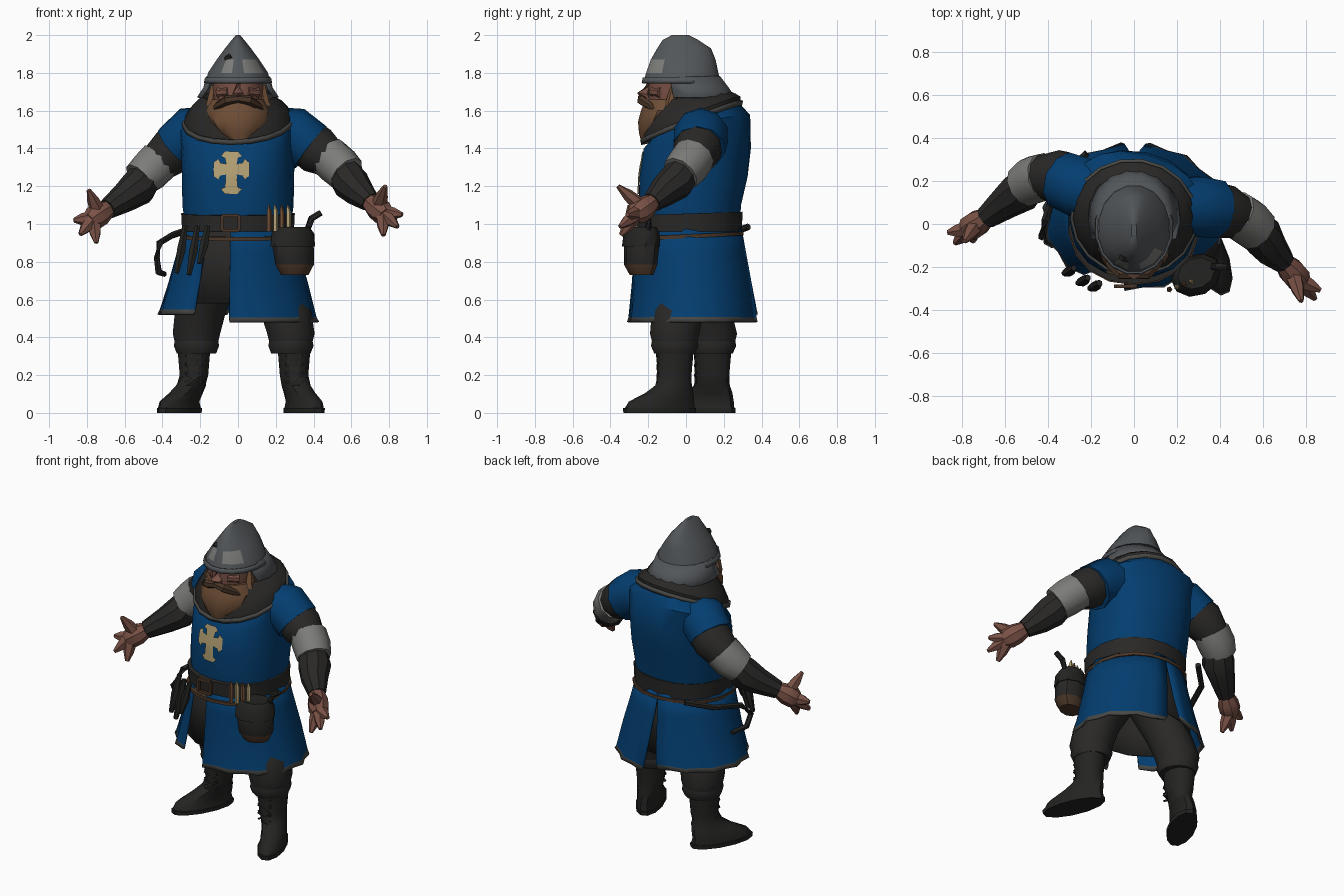
import bpy, bmesh, math
from mathutils import Vector
from mathutils.bvhtree import BVHTree

if "Cube" in bpy.data.objects:
    bpy.data.objects.remove(bpy.data.objects["Cube"])

def mat(name, *c):
    m = bpy.data.materials.new(name)
    m.diffuse_color = (*c, 1)
    m.use_nodes = True
    m.node_tree.nodes["Principled BSDF"].inputs["Base Color"].default_value = m.diffuse_color
    return m

BLUE = mat("blue_cloth", 0.001, 0.047, 0.16)
DARK = mat("dark_cloth", 0.022, 0.021, 0.020)
BOOT = mat("black_leather", 0.017, 0.017, 0.016)
STEEL = mat("steel", 0.085, 0.093, 0.10)
LIGHT = mat("light_metal", 0.20, 0.20, 0.19)
SKIN = mat("skin", 0.19, 0.082, 0.06)
BEARD = mat("beard_brown", 0.155, 0.075, 0.036)
BROWN = mat("dark_brown", 0.068, 0.037, 0.021)
GOLD = mat("pale_gold", 0.45, 0.35, 0.17)
TRIM = mat("grey_trim", 0.065, 0.065, 0.062)

def make(name, verts, faces, mats, rule=None, thick=0):
    me = bpy.data.meshes.new(name)
    me.from_pydata(verts, [], faces)
    mats = mats if isinstance(mats, list) else [mats]
    for m in mats:
        me.materials.append(m)
    if rule:
        for p in me.polygons:
            p.material_index = rule(p.center)
    bm = bmesh.new()
    bm.from_mesh(me)
    bmesh.ops.recalc_face_normals(bm, faces=bm.faces)
    bm.to_mesh(me)
    bm.free()
    ob = bpy.data.objects.new(name, me)
    bpy.context.collection.objects.link(ob)
    if thick:
        s = ob.modifiers.new("thickness", "SOLIDIFY")
        s.thickness = thick
        s.offset = 0
    return ob

def skin_rings(rows, closed, caps):
    """Quads between equal rows of points, with optional end caps."""
    n, k = len(rows[0]), len(rows)
    faces = [(r*n+i, r*n+(i+1) % n, (r+1)*n+(i+1) % n, (r+1)*n+i)
             for r in range(k-1) for i in range(n if closed else n-1)]
    if caps:
        faces += [tuple(range(n)), tuple(range((k-1)*n, k*n))]
    return [p for r in rows for p in r], faces

def loft(name, rings, mats, n=14, p=1, arc=None, caps=True, rule=None, ripple=0, thick=0):
    """Stacked ellipses (cx, cy, z, rx, ry, turn, tilt); arc = start/end angle, first and last ring."""
    rows = []
    for j, ring in enumerate(rings):
        cx, cy, z, rx, ry, turn, tilt = (tuple(ring) + (0, 0))[:7]
        t, row = j / (len(rings)-1), []
        turn = math.radians(turn)
        for i in range(n):
            if arc:
                a = arc[0]*(1-t)+arc[2]*t
                b = arc[1]*(1-t)+arc[3]*t
                a = math.radians(a + (b-a)*i/(n-1))
            else:
                a = 2*math.pi*(i+0.5)/n
            c, s = math.cos(a), math.sin(a)
            k = 1 + ripple*t*(-1)**i
            x = rx*k*math.copysign(abs(c)**p, c)
            y = ry*k*math.copysign(abs(s)**p, s)
            row.append((cx + x*math.cos(turn) - y*math.sin(turn),
                        cy + x*math.sin(turn) + y*math.cos(turn), z + tilt*s))
        rows.append(row)
    return make(name, *skin_rings(rows, not arc, caps and not arc), mats, rule, thick)

def tube(name, pts, mats, n=8, rule=None):
    """Round tube through points (x, y, z, radius)."""
    P, rows = [Vector(q[:3]) for q in pts], []
    for i, q in enumerate(pts):
        d = (P[min(i+1, len(P)-1)] - P[max(i-1, 0)]).normalized()
        u = d.cross(Vector((0, 0, 1) if abs(d.z) < 0.9 else (0, 1, 0))).normalized()
        v = d.cross(u)
        rows.append([P[i] + q[3]*(u*math.cos(2*math.pi*(k+.5)/n) + v*math.sin(2*math.pi*(k+.5)/n))
                     for k in range(n)])
    return make(name, *skin_rings(rows, True, True), mats, rule)

# tunic body, turned slightly at the shoulders
torso = loft("tunic_body", [(0, .02, 1.0, .285, .265), (0, .02, 1.1, .295, .272, -4), (0, .04, 1.25, .295, .288, -8),
             (0, .06, 1.4, .30, .28, -12), (0, .085, 1.52, .315, .245, -14, .06), (0, .09, 1.61, .21, .19, -14, .03)],
             BLUE, n=18, p=.88)

# chest cross laid on the tunic
bm = bmesh.new()
bm.from_mesh(torso.data)
tree = BVHTree.FromBMesh(bm)
bm.free()
cv, cf, w = [], [], .028
for a in range(4):
    c, s = [(1, 0), (0, 1), (-1, 0), (0, -1)][a]
    L = .13 if a == 3 else .095
    for u, v in ((w, -w), (L-.035, -.034), (L-.025, -.056), (L, -.035), (L, .035), (L-.025, .056), (L-.035, .034), (w, w)):
        cv.append((-.035 + u*c - v*s, -1, 1.29 + u*s + v*c))
    b = a*8
    cf += [(b, b+1, b+6, b+7), (b+1, b+3, b+4, b+6), (b+1, b+2, b+3), (b+4, b+5, b+6)]
cf.append((0, 7, 15, 23))
cross = make("chest_cross", cv, cf, GOLD)
bm = bmesh.new()
bm.from_mesh(cross.data)
bmesh.ops.remove_doubles(bm, verts=bm.verts, dist=.001)
bmesh.ops.subdivide_edges(bm, edges=bm.edges, cuts=2, use_grid_fill=True)
for v in bm.verts:
    hit = tree.ray_cast(v.co, Vector((0, 1, 0)))[0]
    v.co.y = hit.y - .008
bmesh.ops.recalc_face_normals(bm, faces=bm.faces)
bm.to_mesh(cross.data)
bm.free()

# hood mantle with grey edge
loft("mantle", [(0, .03, 1.535, .285, .26, -8, .105), (0, .03, 1.57, .285, .26, -8, .105), (0, .03, 1.62, .25, .235, -8, .07),
     (0, .03, 1.675, .19, .20, 0, .03), (0, .02, 1.63, .15, .16, 0, .03)], DARK, n=18)
loft("mantle_trim", [(0, .03, 1.525, .285, .262, -8, .105), (0, .03, 1.55, .291, .268, -8, .105)], TRIM,
     n=18, caps=False, thick=.015)

# skirt in two panels with a front gap and a back slit, dark lining inside
for name, arc, hem, n in (("skirt_left", (-98, 91, -96, 80), .48, 15), ("skirt_right", (90, 236, 98, 235), .52, 12)):
    loft(name, [(0, .01, 1.0, .285, .275), (0, .02, .85, .32, .29), (0, .03, .68, .365, .31),
         (0, .035, hem+.025, .405, .33), (0, .035, hem, .415, .335)], [BLUE, TRIM], n=n, arc=arc,
         rule=lambda c, h=hem: int(c.z < h+.025), ripple=.025, thick=.012)
loft("skirt_lining", [(0, .01, 1.0, .27, .26), (0, .02, .8, .30, .265), (0, .03, .58, .335, .28)], DARK, caps=False, thick=.01)

# belts and buckle
loft("belt", [(0, .01, .96, .30, .285), (0, .01, 1.055, .305, .29, 0, .01)], DARK, n=18, p=.92)
loft("thin_belt", [(0, .01, .925, .31, .295, 0, .015), (0, .01, .945, .31, .295, 0, .015)], BROWN, n=18, p=.92)
B = [(-.085, .965), (.005, .965), (.005, 1.045), (-.085, 1.045)]
for (x0, z0), (x1, z1) in zip(B, B[1:] + B[:1]):
    tube("buckle_bar", [(x0, -.29, z0, .012), (x1, -.29, z1, .012)], BROWN, 4)

# helmet with ridge, rim and neck guard
loft("helmet", [(0, -.02, 1.75, .175, .21), (0, -.02, 1.80, .162, .195), (0, -.015, 1.87, .115, .175),
     (0, -.01, 1.93, .07, .145), (0, -.03, 1.975, .033, .095), (0, -.03, 2.0, .012, .045)],
     [STEEL, LIGHT], n=16, rule=lambda c: int(c.y < -.12 and .03 < abs(c.x) < .12 - .04*(c.x < 0) and 1.82 < c.z < 1.85))
loft("helmet_rim", [(0, -.022, 1.745, .181, .213), (0, -.022, 1.775, .174, .207)], STEEL, n=16, caps=False, thick=.008)
loft("neck_guard", [(0, 0, 1.78, .165, .18), (0, .02, 1.72, .18, .205), (0, .03, 1.67, .212, .23)],
     STEEL, n=12, arc=(-30, 210, -25, 205), thick=.01)
tube("helmet_dent", [(-.05, -.165, 1.87, .024), (-.045, -.145, 1.88, .024)], DARK, 6)

# head, nose, beard and moustache
loft("head", [(0, -.05, 1.5, .09, .1), (0, -.05, 1.6, .13, .15), (0, -.05, 1.7, .135, .155), (0, -.04, 1.77, .14, .16)], SKIN, n=12)
tube("nose", [(0, -.195, 1.745, .018), (0, -.225, 1.69, .034), (0, -.205, 1.66, .025)], SKIN, 6)
for s in (-1, 1):
    tube("cheek", [(s*.045, -.175, 1.70, .028), (s*.1, -.13, 1.695, .03)], SKIN, 8)
    tube("moustache", [(0, -.235, 1.665, .022), (s*.06, -.235, 1.655, .026), (s*.11, -.19, 1.625, .02),
                       (s*.135, -.165, 1.60, .006)], BROWN, 6)
    tube("sideburn", [(s*.125, -.06, 1.73, .022), (s*.14, -.08, 1.62, .035)], BEARD, 6)
loft("beard", [(.005, -.215, 1.445, .045, .025), (0, -.185, 1.485, .10, .065), (0, -.145, 1.54, .15, .11),
     (0, -.115, 1.60, .168, .125), (0, -.09, 1.66, .14, .125)], BEARD, n=11)

# arms: shoulder cap, sleeve, metal band, forearm wrap, hand
ARMS = {
    "left": dict(cap=[(.18, .08, 1.48, .14), (.30, .08, 1.47, .148), (.385, .07, 1.405, .14)],
                 sleeve=[(.30, .08, 1.48, .12), (.42, .06, 1.39, .13), (.50, .03, 1.34, .10)],
                 band=[(.475, .045, 1.36, .114), (.53, .01, 1.31, .114), (.575, -.03, 1.265, .105)],
                 fore=[(.54, 0, 1.30, .085), (.595, -.055, 1.22, .10), (.64, -.12, 1.17, .082), (.70, -.18, 1.115, .055)],
                 palm=(.765, -.255, 1.06),
                 tips=[(.87, -.31, 1.05), (.845, -.35, .985), (.77, -.345, .94)], thumb=(.78, -.36, 1.20)),
    "right": dict(cap=[(-.16, .14, 1.48, .14), (-.25, .17, 1.475, .148), (-.325, .20, 1.405, .14)],
                  sleeve=[(-.24, .18, 1.47, .12), (-.35, .22, 1.385, .128), (-.44, .22, 1.31, .10)],
                  band=[(-.415, .22, 1.335, .114), (-.47, .205, 1.28, .114), (-.52, .175, 1.235, .10)],
                  fore=[(-.48, .20, 1.27, .085), (-.53, .15, 1.19, .10), (-.60, .10, 1.14, .08), (-.69, .03, 1.08, .055)],
                  palm=(-.765, -.02, 1.03),
                  tips=[(-.87, -.04, 1.02), (-.835, -.09, .945), (-.75, -.08, .90)], thumb=(-.79, -.08, 1.18))}
for side, A in ARMS.items():
    tube(side + "_shoulder_cap", A["cap"], BLUE, 10)
    tube(side + "_sleeve", A["sleeve"], DARK, 10)
    tube(side + "_arm_band", A["band"], LIGHT, 10)
    tube(side + "_forearm", A["fore"], DARK, 9)
    wrist, palm = Vector(A["fore"][-1][:3]), Vector(A["palm"])
    tube(side + "_palm", [(*wrist, .048), (*(wrist*.5+palm*.5), .064), (*palm, .064), (*(palm*1.3-wrist*.3), .045)], SKIN, 8)
    for t in A["tips"] + [A["thumb"]]:
        base = palm.lerp(wrist, .4) if t == A["thumb"] else palm
        tip = Vector(t)
        tube(side + "_finger", [(*base, .045), (*base.lerp(tip, .6), .032), (*tip, .012)], SKIN, 6)

# legs: trousers, cuff and boot with turned-out foot
for side, kx, ky, hx, fx, fy, turn in (("left", .28, -.06, .16, .35, -.14, 22), ("right", -.22, .14, -.14, -.31, .075, -27)):
    loft(side + "_trousers", [(hx, .03, .75, .15, .16), (kx*.9, ky*.75, .54, .14, .14), (kx, ky, .42, .13, .135),
         (kx, ky, .36, .115, .12)], DARK, n=12)
    loft(side + "_cuff", [(kx, ky, .385, .118, .124), (kx, ky, .355, .124, .13), (kx, ky, .315, .108, .112)], DARK, n=12)
    ax, ay = kx*1.06, ky
    loft(side + "_sole", [(fx, fy, 0, .082, .205, turn), (fx, fy, .025, .084, .207, turn)], BOOT, n=12)
    loft(side + "_boot", [(fx, fy, .02, .08, .20, turn), (fx, fy+.01, .06, .073, .185, turn),
         (ax*.45+fx*.55, fy*.6+ay*.4+.02, .105, .073, .135, turn), (ax*.8+fx*.2, fy*.2+ay*.8+.01, .145, .075, .10, turn),
         (ax, ay, .20, .078, .092), (ax, ay, .34, .09, .105)], BOOT, n=12)
    for z in (.16, .21, .26):
        for s in (-1, 1):
            tube(side + "_lace", [(ax-.045*s, ay-.088, z, .007), (ax+.045*s, ay-.092, z+.045, .007)], DARK, 4)

# pouch with bolts and a hooked handle
loft("pouch", [(.30, -.235, .73, .075, .06, 25), (.30, -.24, .785, .105, .085, 25), (.29, -.235, .90, .115, .09, 25),
     (.29, -.23, .965, .10, .08, 25)], [DARK, BROWN], n=10, rule=lambda c: int(c.z < .78))
loft("pouch_flap", [(.29, -.238, .88, .122, .097, 25), (.29, -.235, .95, .118, .09, 25), (.29, -.23, .985, .09, .07, 25)], BOOT, n=10)
for i in range(4):
    x, y = .165 + .034*i, -.305 + .012*i
    tube("bolt", [(x, y, .96, .014), (x, y, 1.065, .014), (x-.004, y, 1.10, .004)], GOLD if i % 2 else BEARD, 5)
tube("pouch_handle", [(.36, -.20, .95, .018), (.39, -.2, 1.03, .018), (.44, -.2, 1.06, .016)], BOOT, 6)

# long hook and hanging tools on the other hip
tube("belt_hook", [(-.22, .33, .985, .018), (-.35, .21, .94, .018), (-.415, .02, .90, .018), (-.43, -.06, .82, .018),
     (-.42, -.03, .745, .018), (-.39, .08, .735, .015)], BOOT, 6)
for x, y, l in ((-.16, -.275, .2), (-.215, -.25, .26), (-.28, -.205, .25)):
    tube("hanging_tool", [(x, y, .99, .014), (x-.02, y-.015, .99-l*.5, .026), (x-.045, y-.025, .99-l, .014)], BOOT, 6)

# smooth shading with crisp edges
for o in bpy.data.objects:
    o.select_set(True)
bpy.context.view_layer.objects.active = torso
bpy.ops.object.shade_smooth_by_angle(angle=math.radians(38))
